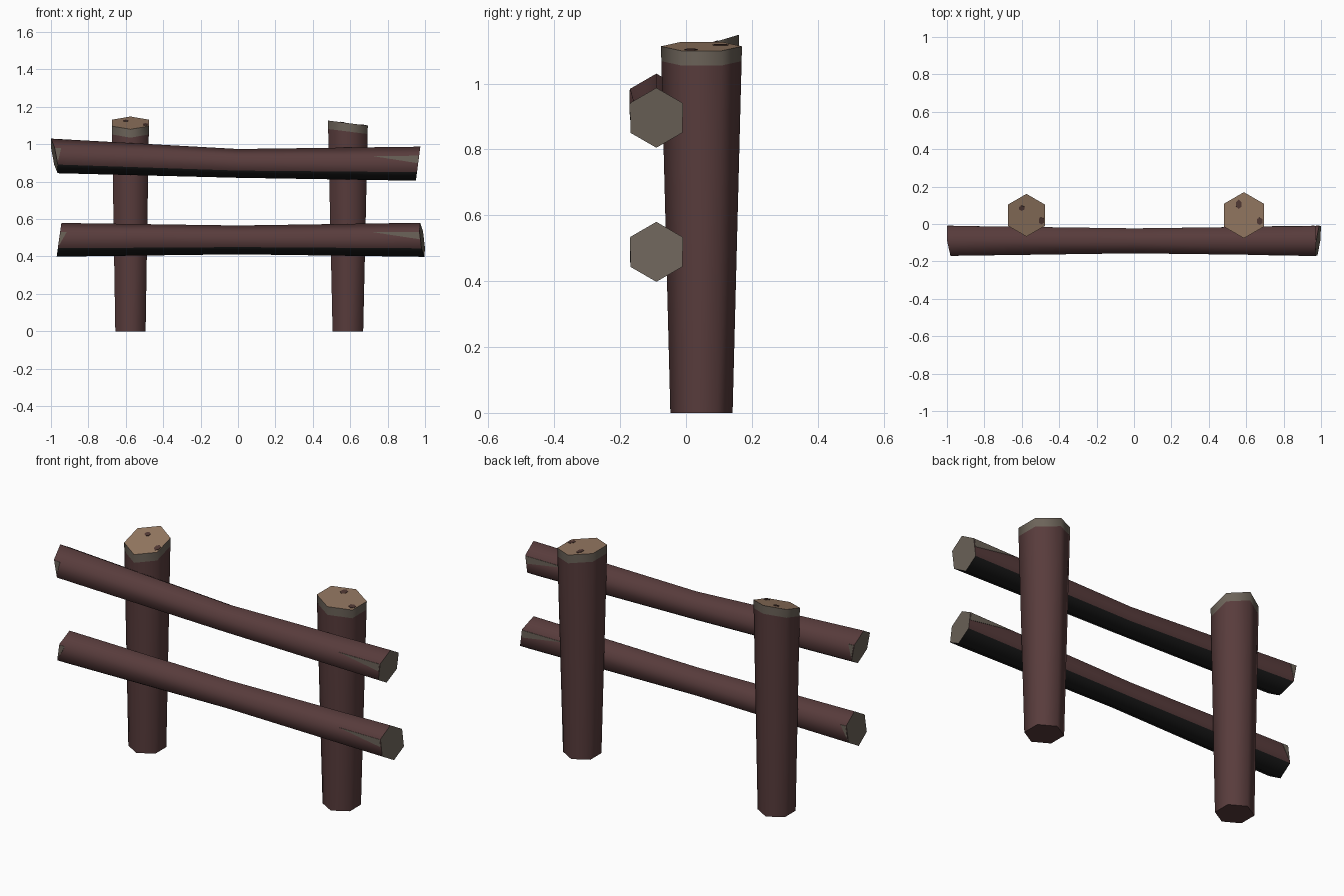
import bpy, math
from mathutils import Vector

if "Cube" in bpy.data.objects:
    bpy.data.objects.remove(bpy.data.objects["Cube"])


def material(name, rgb):
    m = bpy.data.materials.new(name)
    m.diffuse_color = (*rgb, 1)
    m.use_nodes = True
    m.node_tree.nodes["Principled BSDF"].inputs["Base Color"].default_value = m.diffuse_color
    return m


BARK = material("bark brown", (0.098, 0.045, 0.045))
TAN = material("cut wood tan", (0.30, 0.19, 0.122))
GREY = material("weathered grey", (0.15, 0.125, 0.10))
BLACK = material("underside black", (0.010, 0.010, 0.010))
SPOT = material("dark wood spot", (0.085, 0.042, 0.035))


def make(name, verts, faces, mats, ids, smooth=True):
    me = bpy.data.meshes.new(name)
    me.from_pydata([tuple(v) for v in verts], [], faces)
    for m in mats:
        me.materials.append(m)
    for p, i in zip(me.polygons, ids):
        p.material_index = i
    ob = bpy.data.objects.new(name, me)
    bpy.context.collection.objects.link(ob)
    bpy.context.view_layer.objects.active = ob
    ob.select_set(True)
    if smooth:
        bpy.ops.object.shade_smooth_by_angle(angle=math.radians(65))
    ob.select_set(False)
    return ob


def loft(rings):
    # side quads ring by ring, then start cap and end cap
    n = len(rings[0])
    faces = [(k * n + i, k * n + (i + 1) % n, (k + 1) * n + (i + 1) % n, (k + 1) * n + i)
             for k in range(len(rings) - 1) for i in range(n)]
    last = (len(rings) - 1) * n
    faces += [tuple(reversed(range(n))), tuple(range(last, last + n))]
    return [v for r in rings for v in r], faces


HEX = [(math.cos(math.radians(90 + 60 * i)), math.sin(math.radians(90 + 60 * i))) for i in range(6)]


def plate(name, pts, normal, mat):
    # thin painted plate, mostly sunk into the surface
    n = Vector(normal).normalized()
    pts = [Vector(p) for p in pts]
    if (pts[1] - pts[0]).cross(pts[2] - pts[0]).dot(n) < 0:
        pts.reverse()
    v, f = loft([[p - n * 0.004 for p in pts], [p + n * 0.002 for p in pts]])
    make(name, v, f, [mat], [0] * len(f), smooth=False)


def post(name, cx, r_bot, r_top, z_top, sx, sy, spots):
    cy = 0.047

    def top(x, y):
        return z_top + sx * (x - cx) + sy * (y - cy)

    band = 0.045
    r_band = r_top - (r_top - r_bot) * band / z_top
    rings = [[(cx + r_bot * a, cy + r_bot * b, 0) for a, b in HEX]]
    for r, d in ((r_band, band), (r_top, 0)):
        rings.append([(cx + r * a, cy + r * b, top(cx + r * a, cy + r * b) - d) for a, b in HEX])
    v, f = loft(rings)
    make(name, v, f, [BARK, GREY, TAN], [0] * 6 + [1] * 6 + [0, 2])
    # dark knots on the cut top
    for x, y, rx, ry in spots:
        plate(name + "_knot", [(x + rx * a, y + ry * b, top(x + rx * a, y + ry * b)) for a, b in HEX],
              (-sx, -sy, 1), SPOT)


post("left_post", -0.575, 0.0935, 0.114, 1.114, 0.0, 0.30,
     [(-0.60, 0.085, 0.016, 0.014), (-0.495, 0.018, 0.016, 0.02)])
post("right_post", 0.5875, 0.0945, 0.123, 1.113, -0.127, 0.0,
     [(0.56, 0.105, 0.016, 0.025), (0.672, 0.015, 0.018, 0.02)])


def rail(name, stations):
    # stations: x, z, radius, end slope with height, end slope with depth
    cy = -0.09
    rings = []
    for x, z, r, a, b in stations:
        rings.append([(x + a * r * q + b * r * p, cy + r * p, z + r * q) for p, q in HEX])
    v, f = loft(rings)
    # lower two sides are black, ends are grey
    side = [0, 0, 1, 1, 0, 0]
    side = [1 if HEX[i][1] + HEX[(i + 1) % 6][1] < -1 else 0 for i in range(6)]
    make(name, v, f, [BARK, BLACK, GREY], side * (len(stations) - 1) + [2, 2])
    # stripped-bark chips near both ends, front and back
    for end, length, drop in ((stations[0], 0.035, 0.075), (stations[-1], 0.25, 0.04)):
        x, z, r, a, b = end
        inward = -1 if x > 0 else 1
        for s in (-1, 1):
            def on_face(dx, dz):
                px = x + a * dz + b * s * r * 0.866 + inward * dx
                return (px, cy + s * 0.866 * (0.077 + (r - 0.077) * min(1, abs(px / x))), z + dz)
            plate(name + "_chip", [on_face(0.003, r * 0.47), on_face(length, r * 0.45),
                                   on_face(0.003, r * 0.47 - drop)], (0, s, 0), GREY)


rail("upper_rail", [(-0.982, 0.9375, 0.0925, -0.19, -0.12),
                    (0, 0.8975, 0.077, 0, 0),
                    (0.963, 0.896, 0.091, 0.13, 0)])
rail("lower_rail", [(-0.957, 0.489, 0.090, 0.14, 0.0),
                    (0, 0.4885, 0.077, 0, 0),
                    (0.985, 0.489, 0.091, -0.12, 0.12)])
